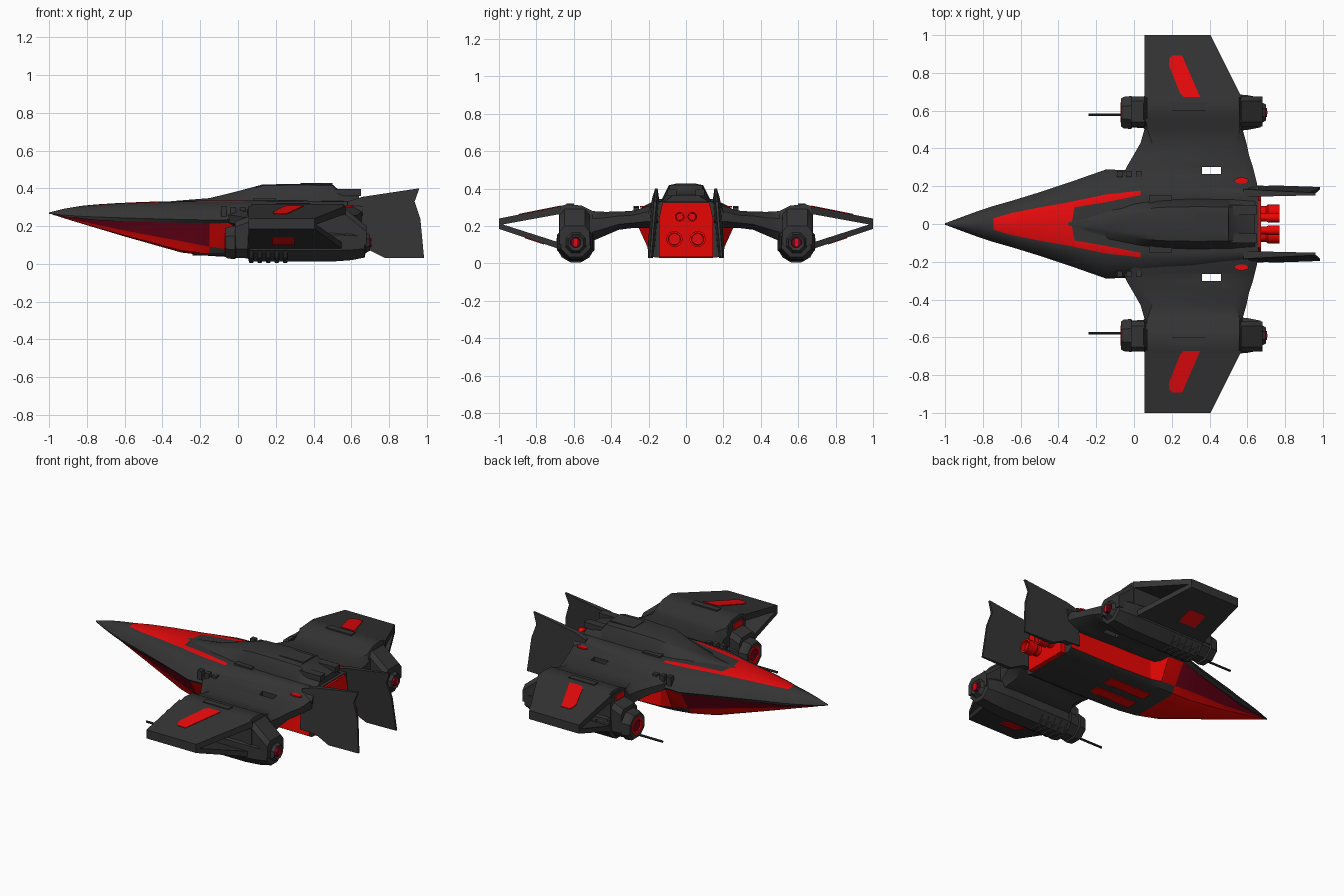
import bpy, bmesh, math

if "Cube" in bpy.data.objects:
    bpy.data.objects.remove(bpy.data.objects["Cube"])

def mat(name, c):
    m = bpy.data.materials.new(name)
    m.diffuse_color = (*c, 1)
    m.use_nodes = True
    m.node_tree.nodes["Principled BSDF"].inputs["Base Color"].default_value = m.diffuse_color
    return m

GREY, RED, MAROON, HULL_RED = 0, 1, 2, 3
MATS = [mat("dark_grey", (0.034, 0.034, 0.034)), mat("bright_red", (0.82, 0.003, 0.004)),
        mat("maroon", (0.19, 0.001, 0.011)), mat("hull_red", (1.0, 0.002, 0.001))]

def loft(name, rings, color=GREY, closed=True, mirror=True, caps=True):
    """Skin a list of point rings; color is an index or a rule (ring, column)."""
    rule = color if callable(color) else (lambda i, j: color)
    bm = bmesh.new()
    vs = [[bm.verts.new(p) for p in r] for r in rings]
    n = len(rings[0])
    for i in range(len(vs) - 1):
        for j in range(n if closed else n - 1):
            k = (j + 1) % n
            f = bm.faces.new((vs[i][j], vs[i][k], vs[i + 1][k], vs[i + 1][j]))
            f.material_index = rule(i, j)
    if caps:
        for i in (0, len(vs) - 1):
            bm.faces.new(vs[i]).material_index = GREY if callable(color) else color
    bmesh.ops.remove_doubles(bm, verts=bm.verts, dist=0.0003)
    bmesh.ops.recalc_face_normals(bm, faces=bm.faces)
    me = bpy.data.meshes.new(name)
    bm.to_mesh(me)
    bm.free()
    for m in MATS:
        me.materials.append(m)
    ob = bpy.data.objects.new(name, me)
    bpy.context.collection.objects.link(ob)
    if mirror:
        md = ob.modifiers.new("mirror", 'MIRROR')
        md.use_axis = (False, True, False)
    return ob

def lathe_x(name, y, z, prof, sides=8, color=GREY):
    """Revolve (x, radius) pairs round an axis along x."""
    a = [2 * math.pi * (k + 0.5) / sides for k in range(sides)]
    return loft(name, [[(x, y + r * math.cos(t), z + r * math.sin(t)) for t in a] for x, r in prof], color)

def box(name, x0, x1, y0, y1, z0, z1, color=GREY, mirror=True):
    return loft(name, [[(x, y0, z0), (x, y1, z0), (x, y1, z1), (x, y0, z1)] for x in (x0, x1)],
                color, mirror=mirror)

def plate(name, pts, zf, color=RED):
    return loft(name, [[(x, y, zf(y) + d) for x, y in pts] for d in (-0.004, 0.004)], color)

# Upper deck: x, half width, top z, edge z, stripe inner y, stripe outer y
deck = [(-1, .004, .272, .266, .0005, .001), (-.92, .034, .292, .258, .001, .010),
        (-.83, .067, .307, .252, .001, .018), (-.745, .095, .315, .248, .001, .03),
        (-.65, .122, .321, .245, .001, .058), (-.5, .168, .328, .24, .001, .088),
        (-.33, .225, .332, .236, .001, .118), (-.315, .23, .333, .236, .088, .122),
        (-.15, .288, .335, .232, .115, .156), (.035, .285, .335, .235, .153, .177),
        (.3, .25, .335, .26, .153, .177), (.66, .2, .33, .27, .14, .16)]
rings = []
for x, w, zt, ze, si, so in deck:
    ys = [(0, 0), (si, 0), (so, .04), (so + (w - so) * .4, .25), (so + (w - so) * .75, .58), (w, 1)]
    rings.append([(x, y, zt - (zt - ze) * d) for y, d in ys]
                 + [(x, w * .93, ze - .018 * min(1, w * 10)), (x, 0, ze - .018 * min(1, w * 10))])
loft("upper_deck", rings, lambda i, j: RED if (3 <= i < 6 and j < 2) or (3 <= i < 9 and j == 1) else GREY,
     closed=False)

# Lower hull: x, belly z, belly half width, chine z, chine half width, top half width, top z
low = [(-.985, .262, .001, .264, .003, .006, .268), (-.9, .235, .012, .24, .022, .04, .255),
       (-.6, .145, .06, .176, .085, .135, .24), (-.3, .06, .115, .12, .16, .228, .235),
       (-.15, .042, .135, .09, .19, .275, .228), (-.04, .036, .14, .075, .2, .27, .228),
       (.04, .036, .145, .06, .2, .19, .24), (.3, .034, .145, .05, .2, .175, .3),
       (.64, .03, .14, .05, .2, .155, .325)]
rings = [[(x, 0, zb), (x, wb, zb), (x, (wb + wm) / 2 + .02 * wm, zb + (zm - zb) * .2), (x, wm, zm), (x, wt, zt)]
         for x, zb, wb, zm, wm, wt, zt in low]
def hull_rule(i, j):
    if i < 4:
        return MAROON if j == 3 else HULL_RED
    return HULL_RED if j == 3 else GREY      # red flanks, dark rear belly
loft("lower_hull", rings, hull_rule, closed=False)
plate("belly_stripe", [(-.04, .03), (-.04, .1), (.25, .1), (.25, .03)], lambda y: .0345, HULL_RED)

# Raised canopy and spine: x, base half width, top half width, top z
spine = [(-.35, .02, .01, .332), (-.15, .08, .045, .348), (0, .11, .07, .385), (.13, .13, .088, .42),
         (.33, .135, .092, .424), (.5, .13, .09, .42), (.53, .13, .088, .394), (.64, .12, .075, .365)]
loft("canopy_spine", [[(x, -a, .31), (x, -a, .33), (x, -b, z - .006), (x, -b * .7, z), (x, b * .7, z), (x, b, z - .006),
                       (x, a, .33), (x, a, .31)] for x, a, b, z in spine], mirror=False)
box("spine_hatch", .33, .5, -.055, .055, .415, .427, mirror=False)
box("spine_block", .5, .65, .05, .1, .36, .395)
box("spine_step", .08, .2, .11, .15, .32, .345)

# Inner wing: y, leading x, trailing x, top z, bottom z
wing = [(.15, -.08, .66, .315, .19), (.22, -.07, .65, .303, .19), (.26, -.055, .64, .287, .19),
        (.3, -.04, .63, .28, .188), (.36, -.005, .61, .278, .18), (.43, .035, .595, .276, .15),
        (.5, .055, .575, .28, .12), (.56, .055, .573, .31, .11), (.64, .055, .572, .316, .1), (.68, .055, .57, .304, .09)]
rings = []
for y, a, b, zt, zb in wing:
    m, t, c = (zt + zb) / 2, (zt - zb) / 2, .06 if y < .5 else .015
    rings.append([(a, y, m - t * .4), (a, y, m + t * .5), (a + c, y, zt), (b - c, y, zt), (b, y, m + t * .5),
                  (b, y, m - t * .4), (b - c, y, zb), (a + c, y, zb)])
inner = loft("inner_wing", rings)
# Slot through each wing root
cut = box("slot_cutter", .36, .46, .265, .303, 0, .5, mirror=False)
cut.hide_render = True
cut.hide_viewport = True
md = inner.modifiers.new("slot", 'BOOLEAN')
md.object, md.operation, md.solver = cut, 'DIFFERENCE', 'EXACT'
inner.modifiers.move(1, 0)

# Outer wing: upper and lower panels meeting at the tip
def panel(name, y0, lo0, hi0, lo1, hi1):
    loft(name, [[(.055, y, lo), (.055, y, hi), (b, y, hi), (b, y, lo)]
                for y, b, lo, hi in ((y0, .57, lo0, hi0), (1, .405, lo1, hi1))])
panel("outer_wing_upper", .67, .265, .306, .205, .24)
panel("outer_wing_lower", .64, .065, .1, .185, .215)
patch = [(.185, .84), (.188, .875), (.2, .892), (.255, .892), (.35, .672), (.265, .672), (.245, .69)]
plate("wing_top_stripe", patch, lambda y: .306 - (y - .67) * .2)
plate("wing_under_patch", [(.18, .76), (.3, .76), (.3, .86), (.18, .86)], lambda y: .065 + (y - .64) / .36 * .12)
plate("deck_marker", [(.57 + .038 * math.cos(t), .23 + .016 * math.sin(t))
                      for t in [k * math.pi / 5 for k in range(10)]], lambda y: .304)

# Engine pods
PY, PZ = .59, .112
lathe_x("pod_body", PY, PZ, [(-.03, .045), (-.068, .05), (-.07, .078), (-.055, .09), (-.015, .095), (-.01, .085),
                             (.05, .09), (.07, .108), (.5, .108), (.6, .1), (.67, .085), (.675, .06), (.7, .045),
                             (.69, .03)])
lathe_x("pod_intake_ring", PY, PZ, [(-.06, .036), (-.072, .04), (-.072, .056), (-.06, .058)], color=RED)
lathe_x("pod_intake", PY, PZ, [(-.066, .036), (-.035, .046)], color=MAROON)
lathe_x("pod_exhaust", PY, PZ, [(.68, .03), (.705, .026)], color=MAROON)
box("pod_exhaust_bar", .69, .708, PY - .008, PY + .008, PZ - .022, PZ + .022, RED)
loft("pod_fairing", [[(x, .515, .1), (x, .675, .1), (x, .675, z - .03), (x, .65, z), (x, .54, z), (x, .515, z - .03)]
                     for x, z in ((-.015, .225), (.055, .25), (.06, .3), (.57, .29), (.68, .2))])
box("fairing_front_panel", .047, .054, .55, .64, .255, .29, RED)
for k in range(5):
    lathe_x("pod_rib", PY, .107, [(.055 + k * .045, .09), (.06 + k * .045, .105), (.08 + k * .045, .105),
                                  (.085 + k * .045, .09)], 12)
lathe_x("gun_barrel", .578, .052, [(-.24, .007), (0, .007)], 8)
box("pod_top_rail", .2, .38, .6, .64, .31, .321)
for k in range(3):
    box("root_vent", -.09 + k * .05, -.06 + k * .05, .25, .28, .25, .306 - k * .004)

# Tail fins: side outline, thinning to the rear
outline = [(.58, .33), (.66, .355), (.96, .40), (.935, .33), (.965, .24), (.985, .03), (.78, .03), (.69, .075), (.58, .08)]
loft("tail_fin", [[(x, .19 - (z - .03) * .085 + s * (.02 - (x - .58) * .035), z) for x, z in outline]
                  for s in (-1, 1)])

# Red engine block and nozzles
loft("engine_block", [[(x, -.145, .035), (x, .145, .035), (x, .145, .24), (x, .125, .325), (x, -.125, .325),
                       (x, -.145, .24)] for x in (.5, .672)], HULL_RED, mirror=False)
for nm, y, z, r in (("main_nozzle", .062, .13, .043), ("upper_nozzle", .034, .25, .026)):
    lathe_x(nm, y, z, [(.65, r * .8), (.7, r * .8), (.71, r), (.77, r), (.77, r * .75), (.74, r * .7)], 16, HULL_RED)
    lathe_x(nm + "_core", y, z, [(.735, r * .72), (.745, r * .72)], 16, RED)

# Smooth soft edges only
for o in bpy.context.scene.objects:
    if o.type == 'MESH' and not o.hide_render:
        o.select_set(True)
        bpy.context.view_layer.objects.active = o
bpy.ops.object.shade_smooth_by_angle(angle=math.radians(28))
